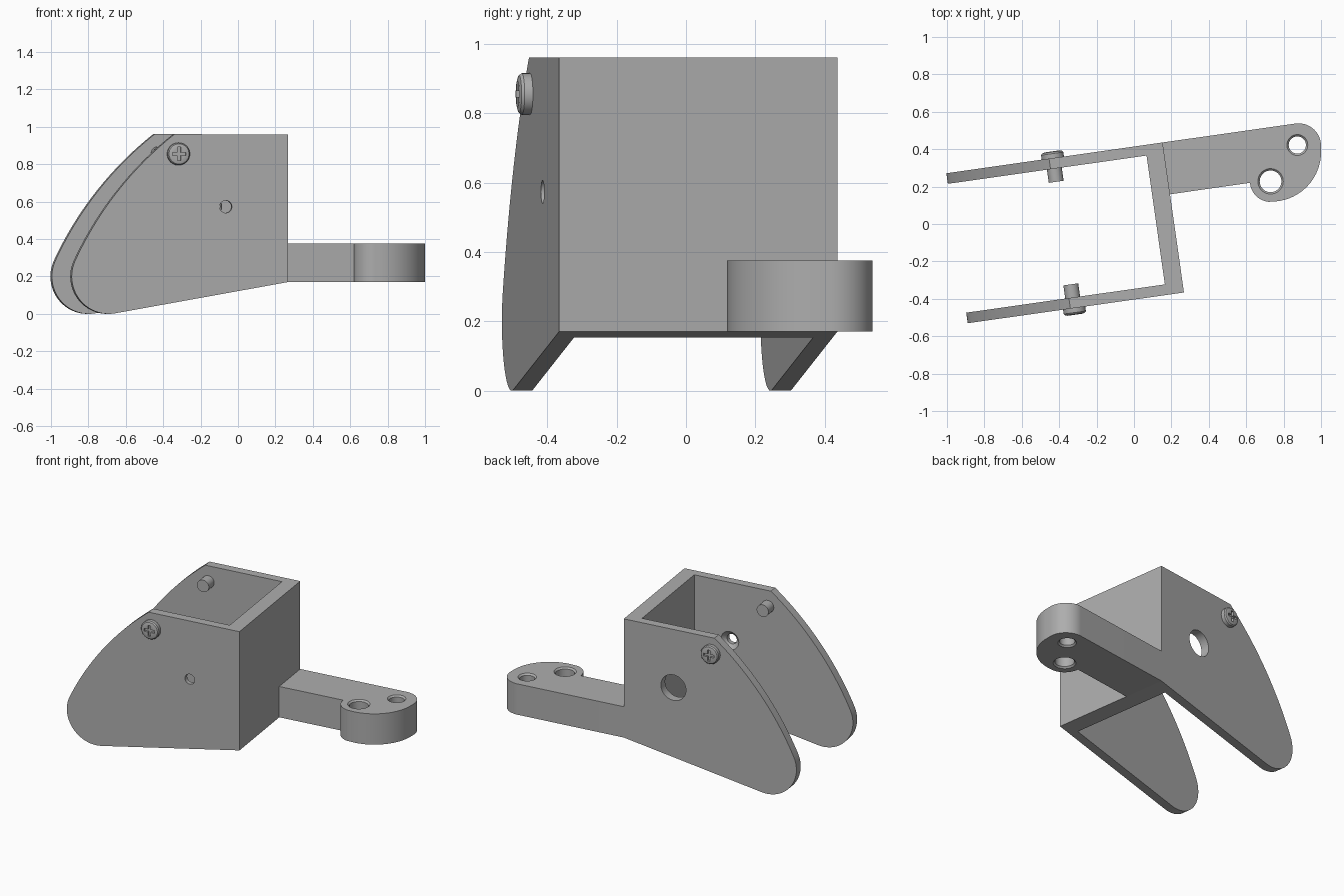
import bpy, bmesh, math
from mathutils import Matrix, Vector

if "Cube" in bpy.data.objects:
    bpy.data.objects.remove(bpy.data.objects["Cube"], do_unlink=True)

grey = bpy.data.materials.new("plain grey")
grey.use_nodes = True
COLOUR = (0.42, 0.42, 0.42, 1)
grey.diffuse_color = COLOUR
grey.node_tree.nodes["Principled BSDF"].inputs["Base Color"].default_value = COLOUR

TURN = Matrix.Rotation(math.radians(8.1), 4, "Z")   # whole bracket is yawed
ALONG_Z = Matrix.Identity(4)
ALONG_Y = Matrix(((1, 0, 0, 0), (0, 0, 1, 0), (0, 1, 0, 0), (0, 0, 0, 1)))  # (u, z) -> depth y
ALONG_X = Matrix(((0, 0, 1, 0), (1, 0, 0, 0), (0, 1, 0, 0), (0, 0, 0, 1)))  # (v, z) -> depth x


def arc(cx, cy, r, a, b, n=24):
    angles = [math.radians(a + (b - a) * i / n) for i in range(n + 1)]
    return [(cx + r * math.cos(t), cy + r * math.sin(t)) for t in angles]


def finish(name, bm, axes):
    bm.transform(TURN @ axes)
    bmesh.ops.recalc_face_normals(bm, faces=bm.faces)
    mesh = bpy.data.meshes.new(name)
    bm.to_mesh(mesh)
    bm.free()
    mesh.materials.append(grey)
    ob = bpy.data.objects.new(name, mesh)
    bpy.context.collection.objects.link(ob)
    return ob


def prism(name, outline, lo, hi, axes):
    bm = bmesh.new()
    face = bm.faces.new([bm.verts.new((x, y, lo)) for x, y in outline])
    top = bmesh.ops.extrude_face_region(bm, geom=[face])["geom"]
    moved = [g for g in top if isinstance(g, bmesh.types.BMVert)]
    bmesh.ops.translate(bm, verts=moved, vec=(0, 0, hi - lo))
    return finish(name, bm, axes)


def turned(name, x, y, profile, axes, n=40):
    """Solid of revolution from (radius, depth) pairs, capped at both ends."""
    bm = bmesh.new()
    rings = []
    for r, d in profile:
        rings.append([bm.verts.new((px, py, d)) for px, py in arc(x, y, r, 0, 360, n)[:-1]])
    for a, b in zip(rings, rings[1:]):
        for i in range(n):
            bm.faces.new((a[i], a[(i + 1) % n], b[(i + 1) % n], b[i]))
    bm.faces.new(rings[0])
    bm.faces.new(rings[-1])
    return finish(name, bm, axes)


def box(x0, x1, y0, y1):
    return [(x0, y0), (x1, y0), (x1, y1), (x0, y1)]


def cut(ob, cutters):
    for c in cutters:
        c.hide_render = True
        mod = ob.modifiers.new("cut", "BOOLEAN")
        mod.operation, mod.solver, mod.object = "DIFFERENCE", "EXACT", c
    bpy.context.view_layer.update()
    graph = bpy.context.evaluated_depsgraph_get()
    mesh = bpy.data.meshes.new_from_object(ob.evaluated_get(graph))
    ob.modifiers.clear()
    ob.data = mesh
    for c in cutters:
        bpy.data.objects.remove(c, do_unlink=True)


def smooth(ob):
    bpy.ops.object.select_all(action="DESELECT")
    ob.select_set(True)
    bpy.context.view_layer.objects.active = ob
    bpy.ops.object.shade_smooth_by_angle(angle=math.radians(25))


FRONT, BACK, WALL = -0.40, 0.41, 0.057
END, BASE, TOP = 0.213, 0.17, 0.96

# Bracket: two swept side plates joined by an end wall
tip = Vector((-0.755, 0.2))
swing = 1.66
hub = tip + swing * Vector((math.cos(math.radians(-25)), math.sin(math.radians(-25))))
top_angle = math.degrees(math.atan2(TOP - hub.y, -0.40 - hub.x))
side = [(END, BASE), (END, TOP)]
side += arc(hub.x, hub.y, swing + 0.2, top_angle, 155, 32)
side += arc(tip.x, tip.y, 0.2, 155, 280)[1:]
bracket = prism("bracket", side, FRONT, BACK, ALONG_Y)

# Arched window through the end wall
window = [(-0.305, 0.375), (0.224, 0.375), (0.224, 0.8), (0.141, 0.8)]
window += arc(0.051, 0.8, 0.088, 0, 90, 12) + arc(-0.138, 0.8, 0.088, 90, 180, 12)
window += [(-0.228, 0.8), (-0.305, 0.8)]
inner = FRONT + WALL
cut(bracket, [
    prism("inside", box(-2, 0.118, -1, 2), inner, BACK - WALL, ALONG_Y),
    prism("window", window, 0, 0.5, ALONG_X),
    turned("front_hole", -0.123, 0.573,
           [(0.033, -0.5), (0.033, inner - 0.027), (0.06, inner), (0.06, inner + 0.1)], ALONG_Y),
    turned("back_hole", -0.123, 0.573, [(0.085, 0.3), (0.085, 0.5)], ALONG_Y),
])
smooth(bracket)

# Mounting arm with a lobed end
ARM_TOP = 0.375
outline = [(END - 0.05, 0.13), (END - 0.05, BACK)]
outline += arc(0.93, 0.29, 0.12, 90, -8)
outline += arc(0.782, 0.2775, 0.265, -8, -98)[1:]
outline += arc(0.755, 0.123, 0.11, -98, -184)[1:]
arm = prism("mounting_arm", outline, BASE, ARM_TOP, ALONG_Z)


def bolt_hole(x, y, r):
    c = 0.01
    return turned("bolt_hole", x, y, [(r + c, BASE - 0.1), (r + c, BASE), (r, BASE + c),
                                      (r, ARM_TOP - c), (r + c, ARM_TOP), (r + c, 0.5)], ALONG_Z)


cut(arm, [bolt_hole(0.755, 0.123, 0.058), bolt_hole(0.924, 0.295, 0.046)])
smooth(arm)

# Cross-head screws, one through each side plate
for name, face, out in (("front_screw", FRONT, -1), ("back_screw", BACK, 1)):
    u, z = -0.38, 0.855
    profile = [(0.04, -0.128), (0.04, -0.001), (0.06, -0.001), (0.06, 0.024), (0.054, 0.032), (0.04, 0.036)]
    screw = turned(name, u, z, [(r, face + out * d) for r, d in profile], ALONG_Y)
    lo, hi = sorted((face + out * 0.022, face + out * 0.1))
    a, b = 0.036, 0.009
    cross = [(b, b), (b, a), (-b, a), (-b, b), (-a, b), (-a, -b),
             (-b, -b), (-b, -a), (b, -a), (b, -b), (a, -b), (a, b)]
    cut(screw, [prism("recess", [(u + x, z + y) for x, y in cross], lo, hi, ALONG_Y)])
    smooth(screw)
